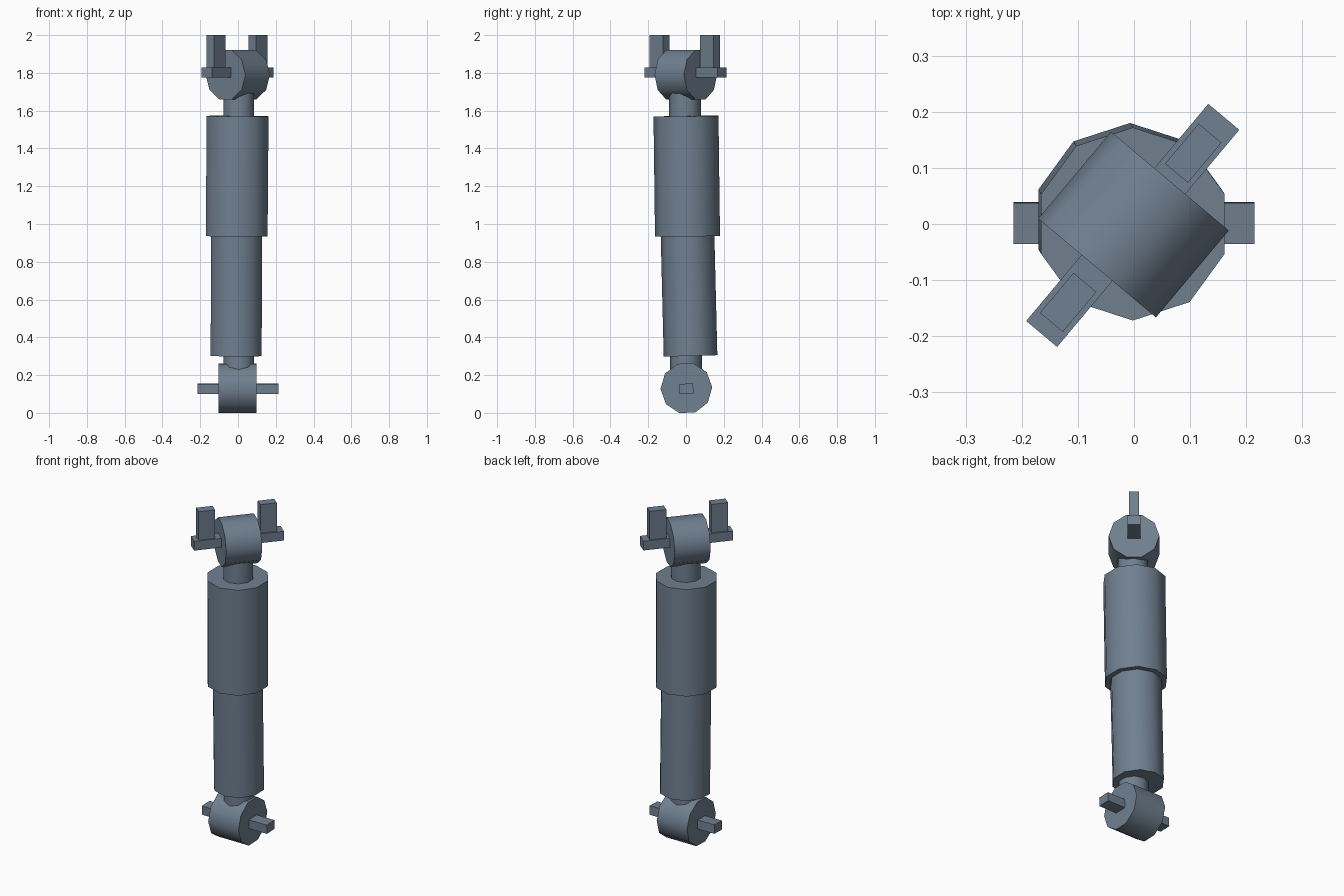
import bpy
import math
from mathutils import Matrix, Vector

if "Cube" in bpy.data.objects:
    bpy.data.objects.remove(bpy.data.objects["Cube"])

steel = bpy.data.materials.new("slate grey steel")
steel.diffuse_color = (0.162, 0.216, 0.279, 1.0)
steel.use_nodes = True
steel.node_tree.nodes["Principled BSDF"].inputs["Base Color"].default_value = steel.diffuse_color

SIDES = 10
TOP_YAW = math.radians(50)
ROLL = math.radians(2)


def finish(name, matrix):
    ob = bpy.context.object
    ob.name = name
    ob.data.name = name
    ob.data.materials.append(steel)
    ob.data.transform(matrix)
    return ob


def tube(name, start, end, radius):
    """Ten-sided cylinder running from start to end, a corner facing +y."""
    a, b = Vector(start), Vector(end)
    d = b - a
    bpy.ops.mesh.primitive_cylinder_add(vertices=SIDES, radius=radius, depth=d.length)
    turn = Vector((0, 0, 1)).rotation_difference(d.normalized()).to_matrix().to_4x4()
    ob = finish(name, Matrix.Translation((a + b) / 2) @ turn)
    bpy.ops.object.shade_smooth_by_angle(angle=math.radians(40))
    return ob


def eye(name, length, radius, frame):
    """Mounting bush lying along the frame's x axis."""
    bpy.ops.mesh.primitive_cylinder_add(vertices=SIDES, radius=radius, depth=length)
    finish(name, frame @ Matrix.Rotation(math.pi / 2, 4, 'Y'))
    bpy.ops.object.shade_smooth_by_angle(angle=math.radians(40))


def box(name, size, centre, frame):
    bpy.ops.mesh.primitive_cube_add(size=1)
    finish(name, frame @ Matrix.Translation(centre) @ Matrix.Diagonal((*size, 1)))


# Lower mount: bush with a cross pin
low = Matrix.Translation((-0.003, 0.002, 0.131)) @ Matrix.Rotation(ROLL, 4, 'X')
eye("lower_eye", 0.20, 0.137, low)
box("lower_pin", (0.43, 0.073, 0.053), (0.003, 0, -0.003), low)

# Damper body, leaning very slightly
tube("lower_rod", (0.004, 0.0, 0.15), (0.004, 0.0, 0.32), 0.084)
tube("lower_tube", (-0.010, 0.024, 0.302), (-0.007, 0.008, 0.95), 0.142)
tube("upper_tube", (-0.007, 0.008, 0.935), (-0.002, 0.0, 1.571), 0.172)
tube("upper_rod", (0.004, -0.005, 1.55), (0.004, -0.005, 1.75), 0.084)

# Upper mount: turned bush, cross pin and two upright tabs
top = Matrix.Translation((-0.001, -0.001, 1.79)) @ Matrix.Rotation(TOP_YAW, 4, 'Z')
eye("upper_eye", 0.202, 0.137, top)
box("upper_pin", (0.505, 0.072, 0.055), (-0.002, 0, 0.012), top)
for name, x in (("front_tab", -0.181), ("back_tab", 0.166)):
    box(name, (0.093, 0.053, 0.18), (x, 0, 0.12), top)
